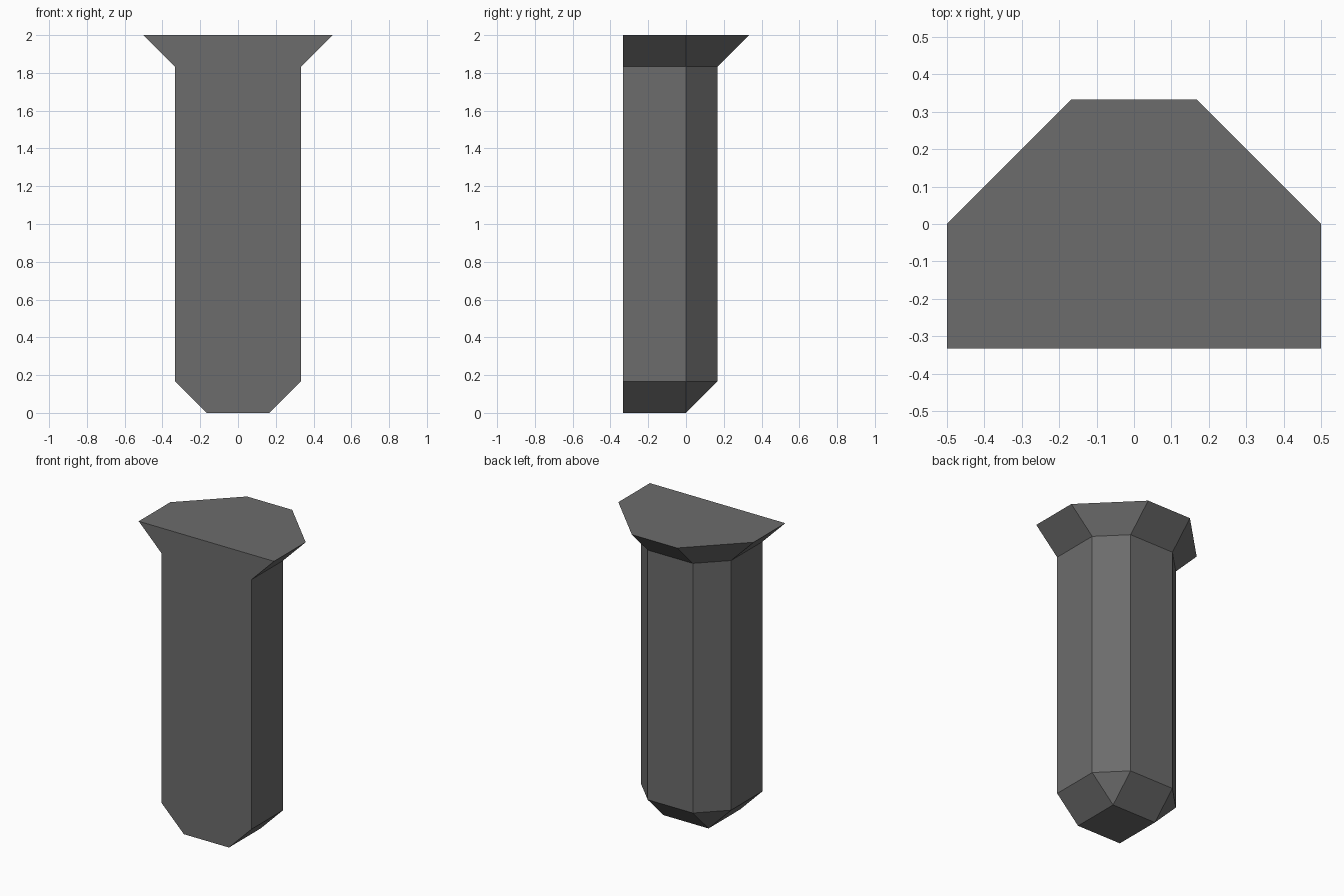
import bpy, bmesh

if "Cube" in bpy.data.objects:
    bpy.data.objects.remove(bpy.data.objects["Cube"])

stone = bpy.data.materials.new("dark grey stone")
stone.diffuse_color = (0.15, 0.15, 0.15, 1)
stone.use_nodes = True
stone.node_tree.nodes["Principled BSDF"].inputs["Base Color"].default_value = stone.diffuse_color

U = 1 / 6
bm = bmesh.new()


def ring(r, z):
    """Flat-fronted outline with both back corners chamfered by r."""
    half = [(U + r, -2 * U), (U + r, 0), (U, r)]
    outline = half + [(-x, y) for x, y in reversed(half)]
    return [bm.verts.new((x, y, z)) for x, y in outline]


# tapered foot, straight shaft, flared capital
rings = [ring(0, 0), ring(U, U), ring(U, 2 - U), ring(2 * U, 2)]
for a, b in zip(rings, rings[1:]):
    for i in range(6):
        j = (i + 1) % 6
        bm.faces.new((a[i], a[j], b[j], b[i]))
bm.faces.new(rings[0][::-1])
bm.faces.new(rings[-1])

# the foot's corners close to points
bmesh.ops.remove_doubles(bm, verts=bm.verts, dist=1e-4)
bmesh.ops.recalc_face_normals(bm, faces=bm.faces)

mesh = bpy.data.meshes.new("wall_pillar")
bm.to_mesh(mesh)
bm.free()
mesh.materials.append(stone)
bpy.context.collection.objects.link(bpy.data.objects.new("wall_pillar", mesh))
